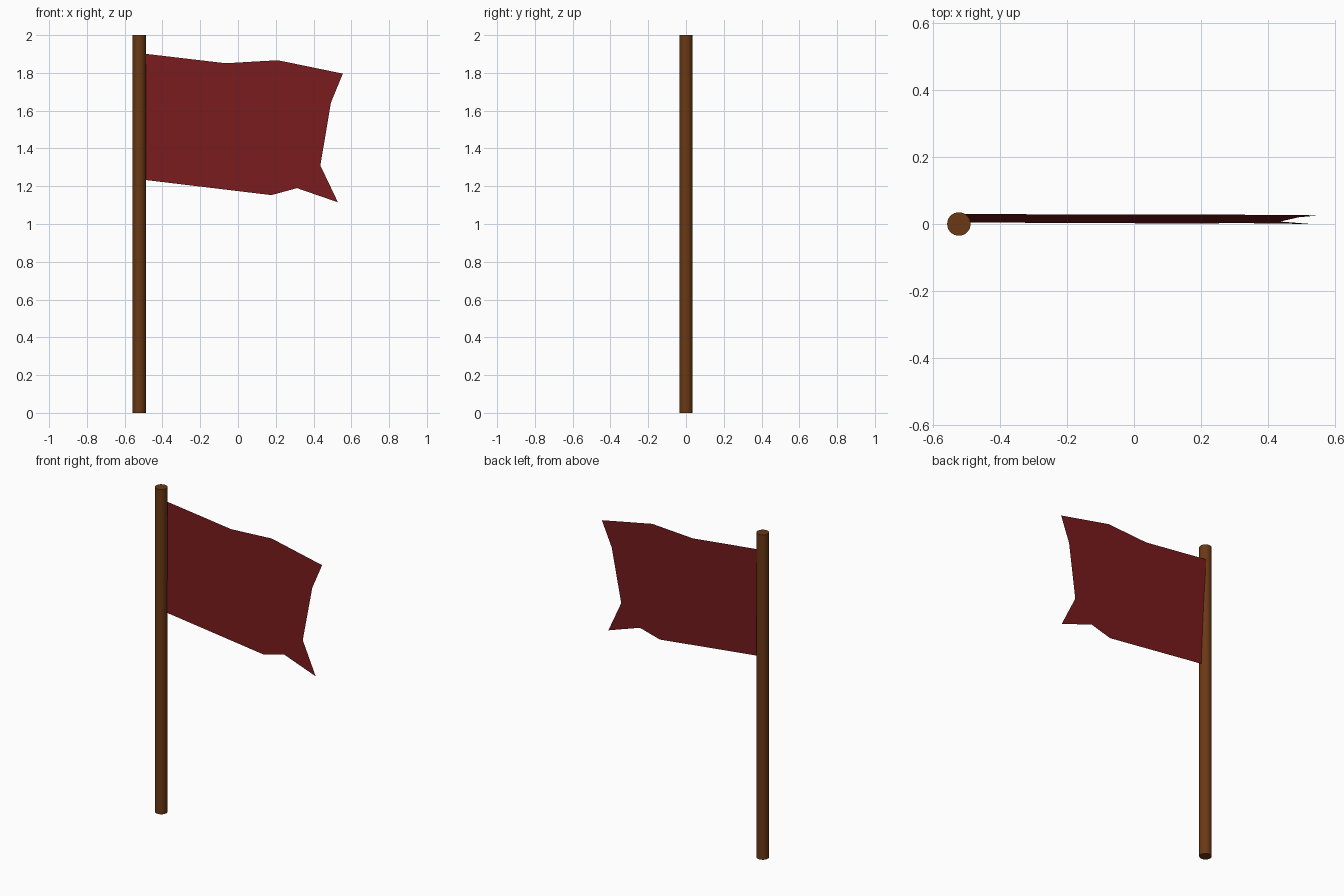
import bpy, bmesh

if "Cube" in bpy.data.objects:
    bpy.data.objects.remove(bpy.data.objects["Cube"])


def material(name, rgb):
    m = bpy.data.materials.new(name)
    m.diffuse_color = (*rgb, 1.0)
    m.use_nodes = True
    m.node_tree.nodes["Principled BSDF"].inputs["Base Color"].default_value = m.diffuse_color
    return m


# Round wooden pole
bpy.ops.mesh.primitive_cylinder_add(vertices=32, radius=0.035, depth=2.0,
                                    location=(-0.523, 0, 1.0))
pole = bpy.context.object
pole.name = "pole"
pole.data.materials.append(material("wood_brown", (0.145, 0.04, 0.007)))
bpy.ops.object.shade_smooth_by_angle()

# Torn swallow-tail cloth outline (x, z), starting inside the pole
outline = [(-0.515, 1.236), (0.177, 1.153), (0.312, 1.19), (0.529, 1.115),
           (0.436, 1.31), (0.264, 1.45), (0.322, 1.548), (0.492, 1.643),
           (0.555, 1.796), (0.21, 1.867), (-0.066, 1.851), (-0.515, 1.904)]

# Single-sheet flag, leaning slightly backwards toward its top
bm = bmesh.new()
bm.faces.new([bm.verts.new((x, 0.038 * (z - 1.115), z)) for x, z in outline])
bmesh.ops.triangulate(bm, faces=bm.faces[:])
mesh = bpy.data.meshes.new("flag_cloth")
bm.to_mesh(mesh)
bm.free()
flag = bpy.data.objects.new("flag_cloth", mesh)
bpy.context.collection.objects.link(flag)
mesh.materials.append(material("cloth_red", (0.19, 0.011, 0.012)))
